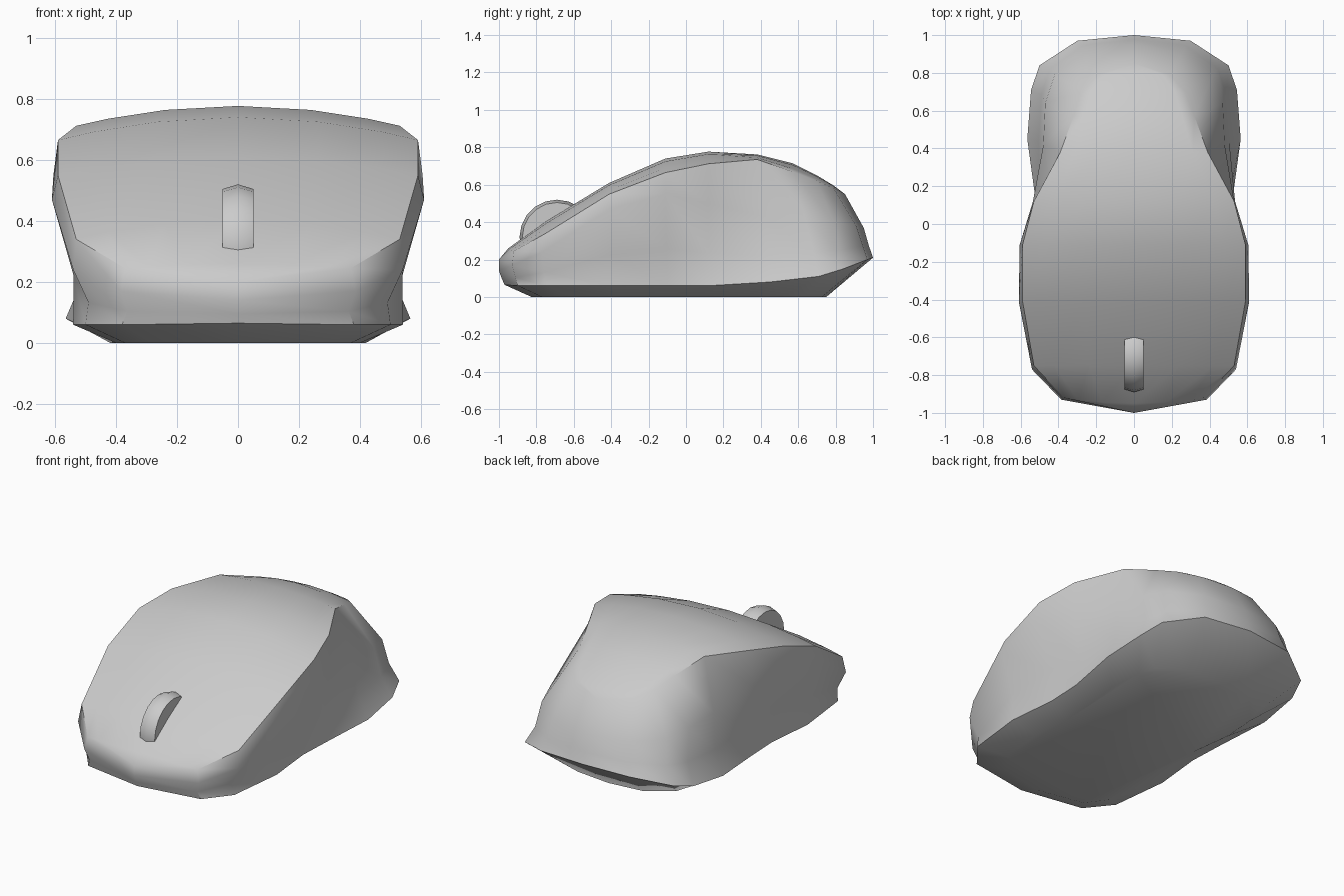
import bpy, bmesh, math
from mathutils import Vector

if "Cube" in bpy.data.objects:
    bpy.data.objects.remove(bpy.data.objects["Cube"])

# Half contours, front centre -> back centre
EDGE = [(0, -1, .2), (.37, -.92, .245), (.53, -.75, .34), (.59, -.41, .55),
        (.59, -.11, .665), (.53, .12, .712), (.39, .38, .735), (.32, .57, .67),
        (.27, .7, .62), (.19, .79, .58), (0, .85, .55)]
BELLY = [(0, -1, .14), (.385, -.93, .17), (.54, -.77, .24), (.61, -.41, .47),
         (.605, -.11, .55), (.535, .12, .5), (.48, .42, .43), (.47, .64, .42),
         (.42, .79, .4), (.26, .91, .38), (0, .95, .37)]
RIM = [(0, -.97, .065), (.38, -.9, .06), (.5, -.75, .06), (.54, -.4, .06),
       (.51, -.1, .06), (.52, .12, .06), (.565, .45, .08), (.545, .71, .11),
       (.5, .84, .15), (.3, .97, .2), (0, 1, .21)]
RIDGE_Z = [.2, .26, .405, .61, .74, .777, .762, .715, .65, .595, .55]


def finish(name, bm, angle):
    bmesh.ops.remove_doubles(bm, verts=bm.verts, dist=1e-5)
    bmesh.ops.recalc_face_normals(bm, faces=bm.faces)
    mesh = bpy.data.meshes.new(name)
    bm.to_mesh(mesh)
    bm.free()
    ob = bpy.data.objects.new(name, mesh)
    bpy.context.collection.objects.link(ob)
    bpy.ops.object.select_all(action='DESELECT')
    ob.select_set(True)
    bpy.context.view_layer.objects.active = ob
    bpy.ops.object.shade_smooth_by_angle(angle=math.radians(angle))
    return ob


def bridge(bm, a, b, closed=False):
    n = len(a)
    for i in range(n if closed else n - 1):
        j = (i + 1) % n
        vs = []
        for v in (a[i], a[j], b[j], b[i]):
            if all((v.co - w.co).length > 1e-5 for w in vs):
                vs.append(v)
        if len(vs) > 2:
            bm.faces.new(vs)


# Body: crowned top shell, waisted side walls, undercut base
edge, belly, rim = ([Vector(p) for p in ring] for ring in (EDGE, BELLY, RIM))
waist = []
for i, (b, r) in enumerate(zip(belly, rim)):
    p = b.lerp(r, .6)
    p.x *= .95
    if i in (0, len(rim) - 1):
        p.y = b.y * .45 + r.y * .55
    waist.append(p)
foot = [Vector((r.x * .74, r.y * .8 - .05, 0)) for r in rim]

bm = bmesh.new()
loops = []
for half in (edge, belly, waist, rim, foot):
    pts = half + [Vector((-p.x, p.y, p.z)) for p in half[-2:0:-1]]
    loops.append([bm.verts.new(p) for p in pts])
for a, b in zip(loops, loops[1:]):
    bridge(bm, a, b, True)
bm.faces.new(loops[-1])

rows = []
for e, zc in zip(edge, RIDGE_Z):
    rows.append([bm.verts.new((e.x * t, e.y - (.03 * (1 - t * t) if e.y < -.9 and e.x else 0),
                               zc - (zc - e.z) * t * t))
                 for t in (-1, -.8, -.45, 0, .45, .8, 1)])
for a, b in zip(rows, rows[1:]):
    bridge(bm, a, b)
finish("mouse_body", bm, 40)

# Scroll wheel: crowned disc sunk in the shell
bm = bmesh.new()
rings = []
for x, r in ((-.05, .185), (0, .2), (.05, .185)):
    rings.append([bm.verts.new((x, -.69 + r * math.cos(k * math.tau / 20),
                                .32 + r * math.sin(k * math.tau / 20))) for k in range(20)])
for a, b in zip(rings, rings[1:]):
    bridge(bm, a, b, True)
bm.faces.new(rings[0])
bm.faces.new(rings[2])
finish("scroll_wheel", bm, 40)
